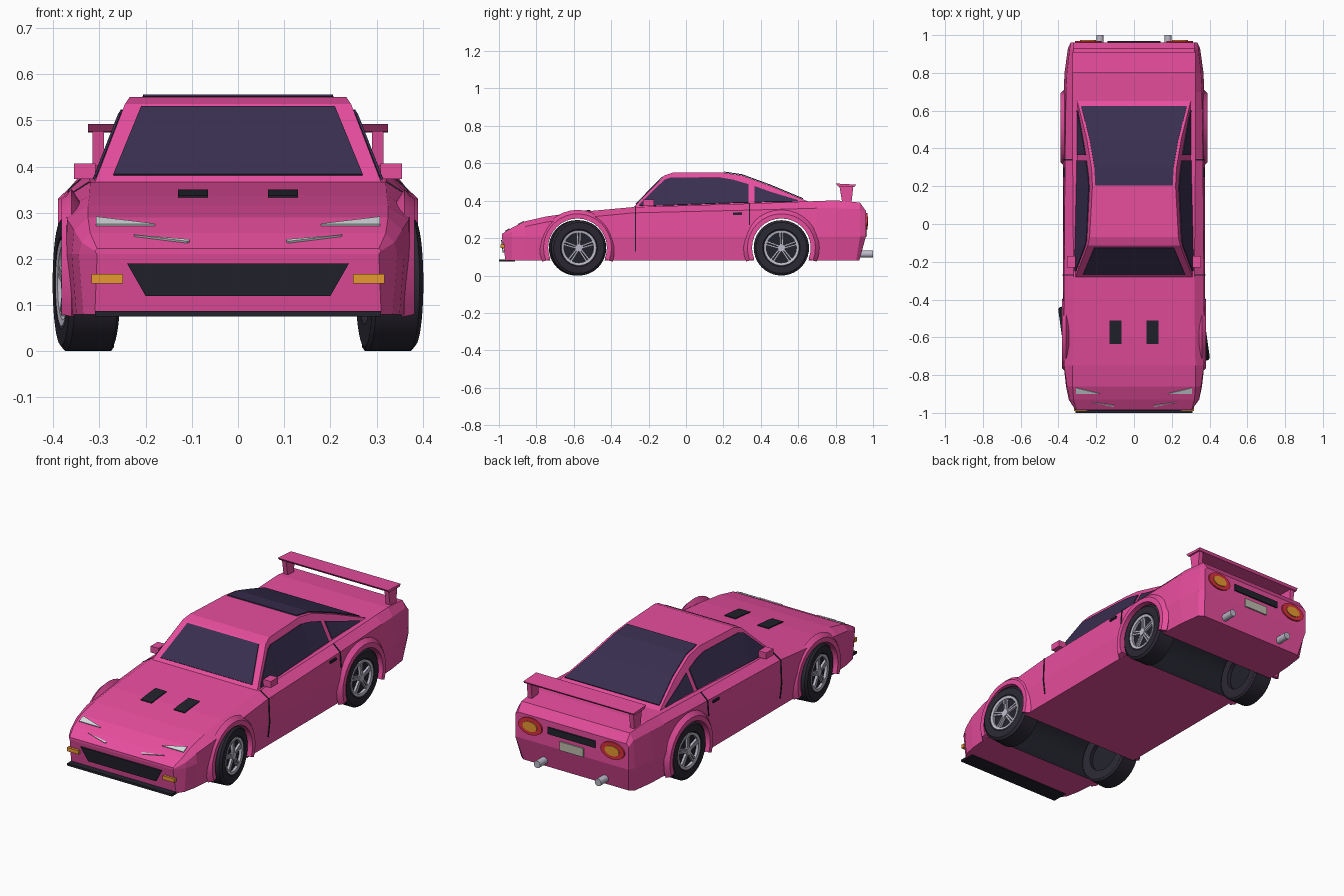
import bpy, bmesh
from math import sin, cos, pi, radians
from mathutils import Matrix, Vector

if "Cube" in bpy.data.objects:
    bpy.data.objects.remove(bpy.data.objects["Cube"])


def material(name, *rgb):
    m = bpy.data.materials.new(name)
    m.diffuse_color = (*rgb, 1)
    m.use_nodes = True
    m.node_tree.nodes["Principled BSDF"].inputs["Base Color"].default_value = m.diffuse_color
    return m


PINK = material("pink_paint", .80, .075, .34)
GLASS = material("tinted_glass", .04, .028, .08)
DARK = material("dark_trim", .016, .016, .026)
TYRE = material("rubber", .024, .021, .033)
SILVER = material("silver", .50, .49, .58)
LAMP = material("headlamp", .68, .72, .74)
ORANGE = material("orange_lens", .80, .32, .03)
RED = material("red_lens", .70, .03, .05)
PLATE = material("plate_grey", .5, .5, .42)


def finish(name, bm, mat, mirror=False, smooth=None):
    bmesh.ops.recalc_face_normals(bm, faces=bm.faces)
    me = bpy.data.meshes.new(name)
    bm.to_mesh(me)
    bm.free()
    me.materials.append(mat)
    ob = bpy.data.objects.new(name, me)
    bpy.context.collection.objects.link(ob)
    if mirror:
        ob.modifiers.new("mirror", 'MIRROR')
    if smooth:
        bpy.ops.object.select_all(action='DESELECT')
        ob.select_set(True)
        bpy.context.view_layer.objects.active = ob
        bpy.ops.object.shade_smooth_by_angle(angle=radians(smooth))
    return ob


def loft(name, rings, mat, closed=False, cap=True, **kw):
    """Skin equal-length closed rings; caps are built from rows of quads."""
    bm = bmesh.new()
    vs = [[bm.verts.new(p) for p in r] for r in rings]
    n = len(vs[0])
    for a, b in zip(vs, vs[1:] + vs[:1] if closed else vs[1:]):
        for i in range(n):
            j = (i + 1) % n
            bm.faces.new((a[i], a[j], b[j], b[i]))
    if cap and not closed:
        for r in (vs[0], vs[-1]):
            for i in range(n // 2 - 1):
                bm.faces.new((r[i], r[i + 1], r[n - 2 - i], r[n - 1 - i]))
    return finish(name, bm, mat, **kw)


def strip(name, pairs, mat, mirror=False):
    """Thin panel made of a row of quads between point pairs."""
    bm = bmesh.new()
    vs = [[bm.verts.new(p) for p in pr] for pr in pairs]
    for a, b in zip(vs, vs[1:]):
        bm.faces.new((a[0], b[0], b[1], a[1]))
    ob = finish(name, bm, mat)
    s = ob.modifiers.new("thickness", 'SOLIDIFY')
    s.thickness, s.offset = .005, 0
    if mirror:
        ob.modifiers.new("mirror", 'MIRROR')
    return ob


def box(name, loc, size, mat, mirror=False):
    bm = bmesh.new()
    bmesh.ops.create_cube(bm, size=1, matrix=Matrix.Translation(loc) @ Matrix.Diagonal((*size, 1)))
    return finish(name, bm, mat, mirror)


def cylinder(name, loc, rx, rz, depth, axis, mat, mirror=False, segs=32):
    bm = bmesh.new()
    rot = Matrix.Rotation(pi / 2, 4, 'X' if axis == 'Y' else 'Y')
    bmesh.ops.create_cone(bm, cap_ends=True, segments=segs, radius1=1, radius2=1, depth=depth,
                          matrix=Matrix.Translation(loc) @ rot @ Matrix.Diagonal((rx, rz, 1, 1)))
    return finish(name, bm, mat, mirror, smooth=35)


def lerp(table, y, k):
    for a, b in zip(table, table[1:]):
        if y <= b[0]:
            break
    return a[k] + (b[k] - a[k]) * (y - a[0]) / (b[0] - a[0])


# Body: y, bottom y shift, half widths (sill, crease, shoulder, top), shoulder z, top z
BODY = [(-.985, .02, .31, .305, .31, .305, .217, .222),
        (-.93, 0, .335, .345, .338, .32, .235, .256),
        (-.86, 0, .35, .36, .355, .325, .262, .29),
        (-.75, 0, .36, .372, .37, .325, .285, .315),
        (-.6, 0, .36, .375, .373, .322, .305, .337),
        (-.28, 0, .36, .375, .37, .32, .335, .366),
        (.35, 0, .36, .375, .365, .325, .35, .385),
        (.7, 0, .355, .372, .36, .325, .36, .398),
        (.8, 0, .35, .368, .355, .325, .36, .402),
        (.93, -.02, .335, .35, .34, .32, .355, .39),
        (.962, -.035, .31, .335, .335, .32, .33, .345)]
rings = []
for y, d, xb, xm, xs, xt, zs, zt in BODY:
    half = [(xb, y + d, .08), (xm, y, .21), (xs, y, zs), (xt, y, zt)]
    rings.append(half + [(-x, yy, z) for x, yy, z in reversed(half)])
body = loft("body", rings, PINK)

# Cabin: y, roof z, roof half width
CABIN = [(-.28, .366, .31), (-.115, .535, .245), (-.07, .55, .235), (.2, .55, .22),
         (.3, .535, .225), (.45, .48, .25), (.63, .405, .295), (.68, .385, .31)]
loft("cabin", [[(.315, y, .355), (x, y, z), (-x, y, z), (-.315, y, .355)] for y, z, x in CABIN], PINK)


def cabin_side(y, z):
    zt, xt = lerp(CABIN, y, 1), lerp(CABIN, y, 2)
    return (.315 + (xt - .315) * (z - .355) / (zt - .355) + .004, y, z)


# Glass
for name, cols in (("windshield", [(-.268, .27), (-.125, .21)]),
                   ("rear_window", [(.203, .205), (.3, .21), (.45, .235), (.625, .28)])):
    strip(name, [[(s * w, y, lerp(CABIN, y, 1) + .004) for s in (1, -1)] for y, w in cols], GLASS)
for name, cols in (("door_window", [(-.25, .372, .38), (-.115, .375, .512), (-.085, .376, .522),
                                    (.19, .386, .522), (.25, .388, .512), (.335, .39, .487)]),
                   ("quarter_window", [(.365, .392, .478), (.45, .394, .447), (.6, .396, .402)])):
    strip(name, [[cabin_side(y, a), cabin_side(y, b)] for y, a, b in cols], GLASS, True)

# Wheel wells cut across the body, and arch flares
for name, cy, out in (("front", -.58, .382), ("rear", .51, .39)):
    cut = cylinder(name + "_well_cutter", (0, cy, .148), .16, .16, 1, 'X', DARK, segs=40)
    cut.hide_render = True
    cut.hide_set(True)
    b = body.modifiers.new(name + "_well", 'BOOLEAN')
    b.object, b.operation, b.solver, b.material_mode = cut, 'DIFFERENCE', 'EXACT', 'TRANSFER'
    arch = []
    for i in range(21):
        t = radians(-22 + 224 * i / 20)
        arch.append([(x, cy + r * cos(t), max(.148 + r * sin(t), .075)) for r, x in
                     ((.157, .33), (.157, out), (.182, out), (.203, out - .022), (.203, .33))])
    bm_ends = [[(x, y, z) for x, y, z in r] for r in arch]
    loft(name + "_arch", [r[:1] + r[1:3] + r[3:4] for r in bm_ends], PINK, mirror=True, smooth=25)


# Wheels (outer side faces local +x)
def lathe(name, profile, mat, segs=40, closed=True):
    rings = [[(x, r * cos(a), r * sin(a)) for r, x in profile]
             for a in (2 * pi * i / segs for i in range(segs))]
    return loft(name, rings, mat, closed=True, smooth=30)


def wheel(name, x, y, turn):
    parts = [lathe(name + "_tyre", [(.09, .042), (.1, .053), (.136, .053), (.148, .043), (.148, -.05),
                                    (.138, -.057), (.09, -.057)], TYRE),
             cylinder(name + "_disc", (0, 0, 0), .092, .092, .07, 'X', DARK),
             lathe(name + "_rim", [(.08, .036), (.08, .05), (.094, .053), (.094, .036)], SILVER),
             cylinder(name + "_hub", (.042, 0, 0), .02, .02, .018, 'X', SILVER, segs=20)]
    bm = bmesh.new()
    for k in range(5):
        for s in (-1, 1):
            m = (Matrix.Rotation(2 * pi * k / 5 + s * .05, 4, 'X') @ Matrix.Translation((.042, s * .009, .048))
                 @ Matrix.Rotation(-s * .09, 4, 'X') @ Matrix.Diagonal((.012, .009, .075, 1)))
            bmesh.ops.create_cube(bm, size=1, matrix=m)
    parts.append(finish(name + "_spokes", bm, SILVER))
    for p in parts:
        p.matrix_world = Matrix.Translation((x, y, .148)) @ Matrix.Rotation(turn, 4, 'Z')


for side, s in (("right", 1), ("left", -1)):
    flip = 0 if s > 0 else pi
    wheel("front_" + side, s * .33, -.58, radians(8) + flip)
    wheel("rear_" + side, s * .325, .51, flip)


# Hood vents and headlamps laid on the hood
def on_hood(x, y):
    return (x, y, lerp(BODY, y, 7) + .003)


strip("hood_vent", [[on_hood(.065, y), on_hood(.13, y)] for y in (-.635, -.6, -.51)], DARK, True)
strip("upper_headlamp", [[on_hood(.18, -.9), on_hood(.185, -.897)],
                         [on_hood(.308, -.9), on_hood(.308, -.867)]], LAMP, True)
strip("lower_headlamp", [[on_hood(.105, -.96), on_hood(.225, -.944)],
                         [on_hood(.105, -.964), on_hood(.11, -.967)]][::-1], LAMP, True)

# Nose: grille, indicators, splitter
strip("grille", [[(.24, -.986, .19), (-.24, -.986, .19)], [(.20, -.977, .12), (-.20, -.977, .12)]], DARK)
box("indicator", (.283, -.981, .157), (.068, .02, .02), ORANGE, True)
box("splitter", (0, -.957, .081), (.62, .086, .012), DARK)

# Door seams, handles, mirrors
SEAMS = {"front_door_seam": (-.27, [(.13, .367), (.21, .376), (.334, .371), (.366, .321)]),
         "rear_door_seam": (.34, [(.27, .372), (.35, .366), (.385, .325)])}
for name, (y, pts) in SEAMS.items():
    strip(name, [[(x, y - .003, z), (x, y + .003, z)] for z, x in pts], DARK, True)
box("door_handle", (.368, .275, .33), (.012, .05, .012), DARK, True)
box("door_mirror", (.332, -.2, .39), (.046, .06, .034), PINK, True)

# Rear wing on two raked supports
loft("wing", [[(x, .80, .492), (x, .91, .486), (x, .90, .474), (x, .815, .476)] for x in (-.325, .325)], PINK)
loft("wing_support", [[(x, y, z) for x, y in ((.29, a), (.315, a), (.315, b), (.29, b))]
                      for z, a, b in ((.39, .835, .885), (.48, .82, .895))], PINK, mirror=True)

# Tail: lamps, panel, plate, exhausts
cylinder("tail_lamp", (.243, .963, .29), .07, .045, .014, 'Y', RED, True)
cylinder("tail_lamp_centre", (.243, .968, .29), .042, .026, .012, 'Y', ORANGE, True)
box("tail_panel", (0, .963, .295), (.28, .012, .036), DARK)
box("number_plate", (0, .963, .232), (.14, .012, .046), PLATE)
cylinder("exhaust", (.18, .95, .115), .019, .019, .1, 'Y', SILVER, True, 20)
